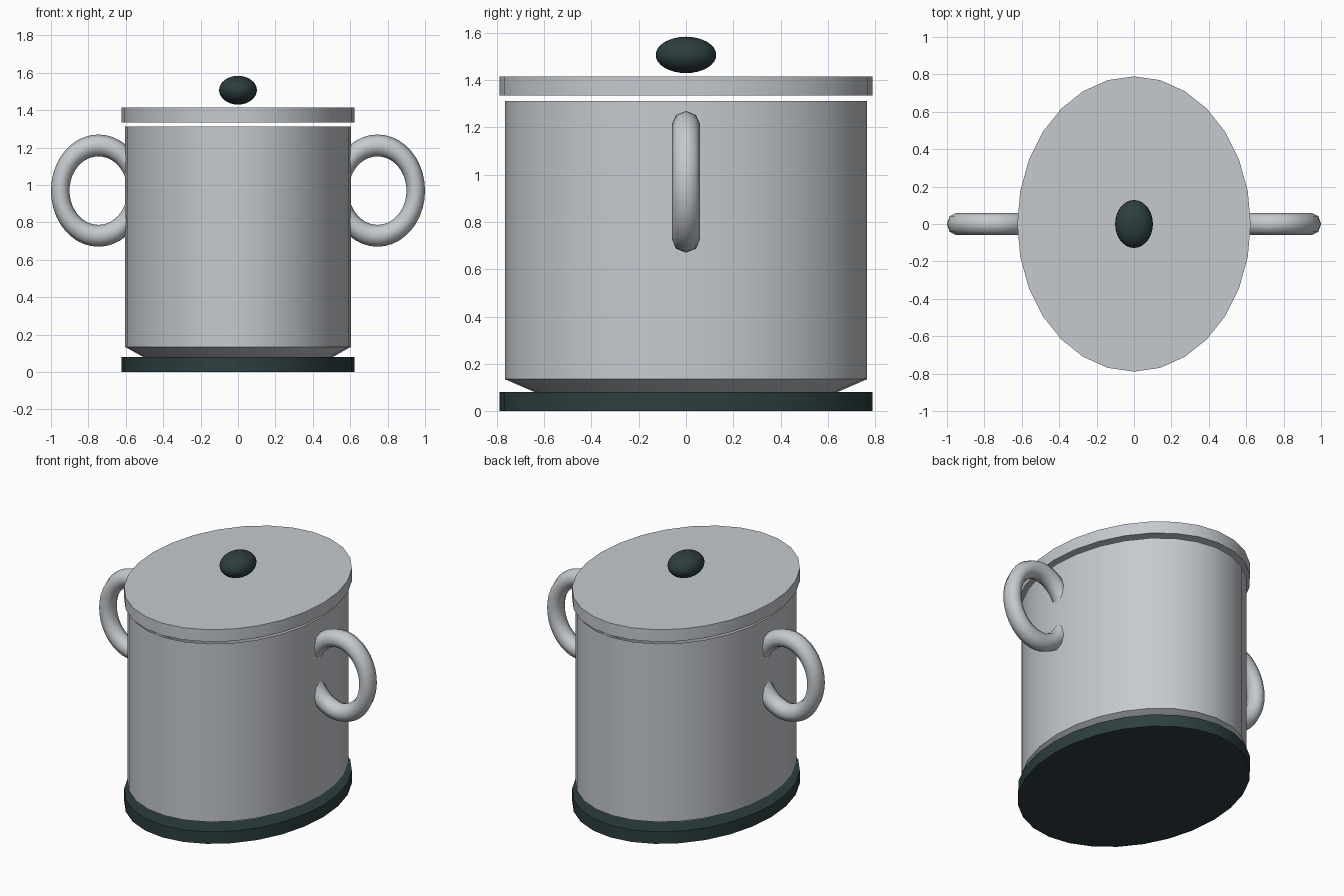
import bpy, bmesh, math
from mathutils import Matrix

if "Cube" in bpy.data.objects:
    bpy.data.objects.remove(bpy.data.objects["Cube"])

SIDES = 28


def material(name, color):
    m = bpy.data.materials.new(name)
    m.diffuse_color = (*color, 1)
    m.use_nodes = True
    m.node_tree.nodes["Principled BSDF"].inputs["Base Color"].default_value = m.diffuse_color
    return m


steel = material("brushed steel", (0.56, 0.59, 0.62))
dark = material("dark green black", (0.026, 0.048, 0.05))


def finish(name, bm, mat):
    """Smooth shading with sharp edges above 40 degrees."""
    bmesh.ops.recalc_face_normals(bm, faces=bm.faces)
    for f in bm.faces:
        f.smooth = True
    for e in bm.edges:
        if len(e.link_faces) == 2:
            e.smooth = e.calc_face_angle() < math.radians(40)
    me = bpy.data.meshes.new(name)
    bm.to_mesh(me)
    bm.free()
    me.materials.append(mat)
    ob = bpy.data.objects.new(name, me)
    bpy.context.collection.objects.link(ob)
    return ob


def oval_stack(name, rings, mat, cap_top=True):
    """Oval rings (rx, ry, z) bridged from bottom to top."""
    bm = bmesh.new()
    loops = []
    for rx, ry, z in rings:
        loops.append([bm.verts.new((rx * math.cos(i * math.tau / SIDES),
                                    ry * math.sin(i * math.tau / SIDES), z))
                      for i in range(SIDES)])
    for a, b in zip(loops, loops[1:]):
        for i in range(SIDES):
            j = (i + 1) % SIDES
            bm.faces.new((a[i], a[j], b[j], b[i]))
    bm.faces.new(loops[0][::-1])
    if cap_top:
        bm.faces.new(loops[-1])
    return finish(name, bm, mat)


def handle(name, side, major=40, minor=8):
    """Oval ring standing in the xz plane, partly sunk into the body."""
    bm = bmesh.new()
    grid = []
    for i in range(major):
        a = i * math.tau / major
        row = []
        for k in range(minor):
            b = k * math.tau / minor
            r = 0.805 + 0.195 * math.cos(b)
            row.append(bm.verts.new((side * (0.746 + 0.254 * r * math.cos(a)),
                                     0.06 * math.sin(b),
                                     0.97 + 0.30 * r * math.sin(a))))
        grid.append(row)
    for i in range(major):
        for k in range(minor):
            p, q = grid[i], grid[(i + 1) % major]
            n = (k + 1) % minor
            bm.faces.new((p[k], q[k], q[n], p[n]))
    ob = finish(name, bm, steel)
    # the coarse tube is smooth all round
    for e in ob.data.edges:
        e.use_edge_sharp = False
    return ob


# Foot plate, pot body with chamfered bottom, and lid
oval_stack("base", [(0.624, 0.789, 0), (0.624, 0.789, 0.08)], dark)
oval_stack("body", [(0.365, 0.46, 0.002), (0.605, 0.767, 0.135),
                    (0.605, 0.767, 1.312)], steel, cap_top=False)
oval_stack("lid", [(0.624, 0.789, 1.335), (0.624, 0.789, 1.415)], steel)

# Side handles
for label, side in (("left", -1), ("right", 1)):
    handle(label + "_handle", side)

# Lid knob
bm = bmesh.new()
bmesh.ops.create_uvsphere(bm, u_segments=32, v_segments=16, radius=1,
                          matrix=Matrix.Translation((0, 0, 1.507))
                          @ Matrix.Diagonal((0.101, 0.128, 0.077, 1)))
finish("knob", bm, dark)
